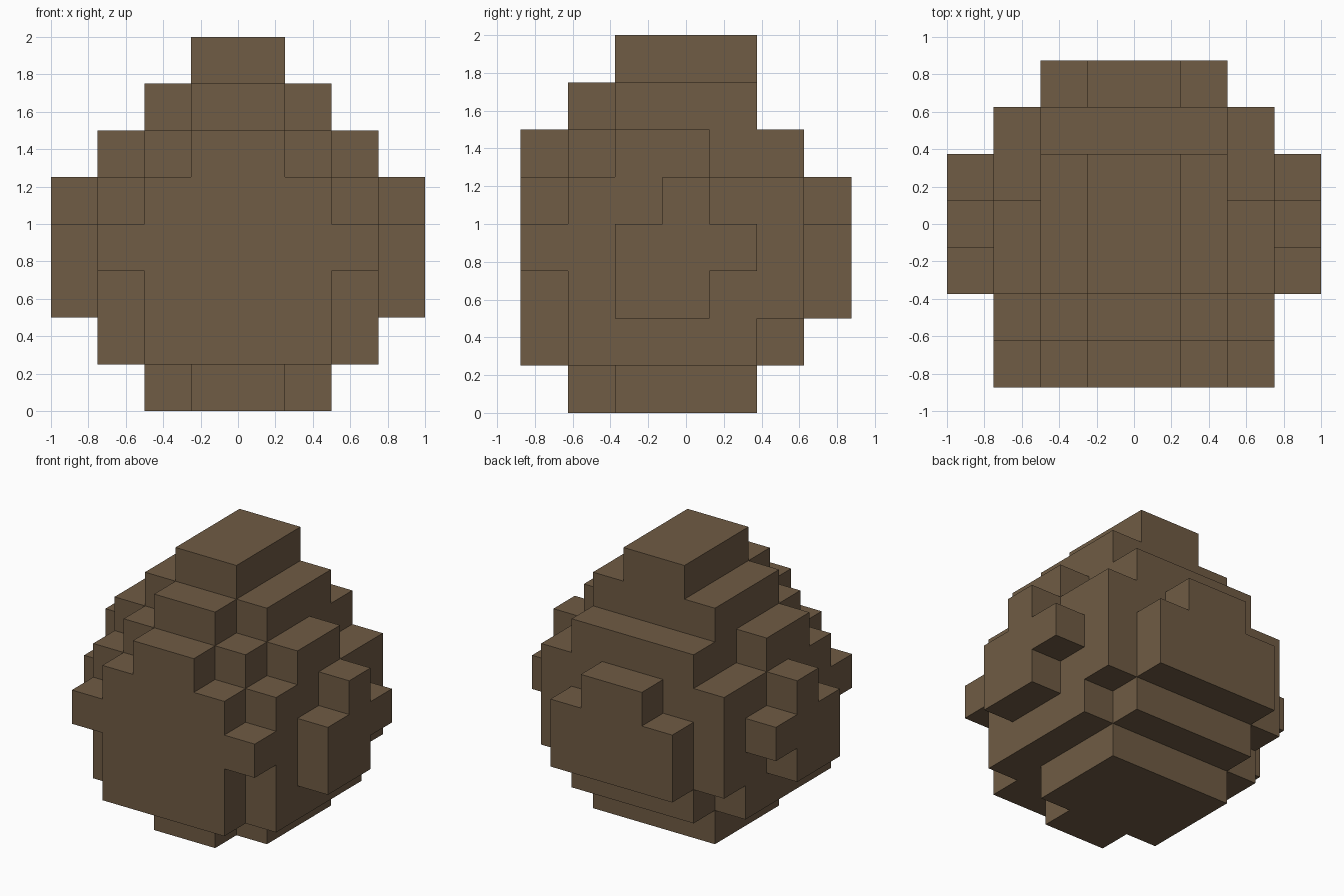
import bpy, bmesh, math

if "Cube" in bpy.data.objects:
    bpy.data.objects.remove(bpy.data.objects["Cube"])

CELL = 0.25
# Half-widths in cells: one string per layer (bottom to top), one digit per row (front to back)
LAYERS = ["0122200",
          "2333320",
          "2344332",
          "3344432",
          "2334331",
          "1233220",
          "0122200",
          "0011100"]

def filled(i, j, k):
    if not (0 <= k < 8 and 0 <= j < 7):
        return False
    half = int(LAYERS[k][j])
    return 4 - half <= i < 4 + half

def corner(i, j, k):
    return ((i - 4) * CELL, (j - 3.5) * CELL, k * CELL)

bm = bmesh.new()
verts = {}

def vert(c):
    if c not in verts:
        verts[c] = bm.verts.new(corner(*c))
    return verts[c]

# Outer skin: one square wherever a filled cell meets an empty one
for k in range(8):
    for j in range(7):
        for i in range(8):
            if not filled(i, j, k):
                continue
            for axis in range(3):
                for side in (0, 1):
                    n = [i, j, k]
                    n[axis] += 2 * side - 1
                    if filled(*n):
                        continue
                    u, v = (axis + 1) % 3, (axis + 2) % 3
                    loop = []
                    for du, dv in ((0, 0), (1, 0), (1, 1), (0, 1)):
                        c = [i, j, k]
                        c[axis] += side
                        c[u] += du
                        c[v] += dv
                        loop.append(vert(tuple(c)))
                    bm.faces.new(loop if side else loop[::-1])

# Merge coplanar squares into large flat faces
bmesh.ops.dissolve_limit(bm, angle_limit=math.radians(1), verts=bm.verts[:], edges=bm.edges[:])

mesh = bpy.data.meshes.new("blocky_egg")
bm.to_mesh(mesh)
bm.free()

# Single brown colour
brown = bpy.data.materials.new("brown")
brown.diffuse_color = (0.16, 0.106, 0.058, 1)
brown.use_nodes = True
brown.node_tree.nodes["Principled BSDF"].inputs["Base Color"].default_value = brown.diffuse_color
mesh.materials.append(brown)
egg = bpy.data.objects.new("blocky_egg", mesh)
bpy.context.collection.objects.link(egg)
